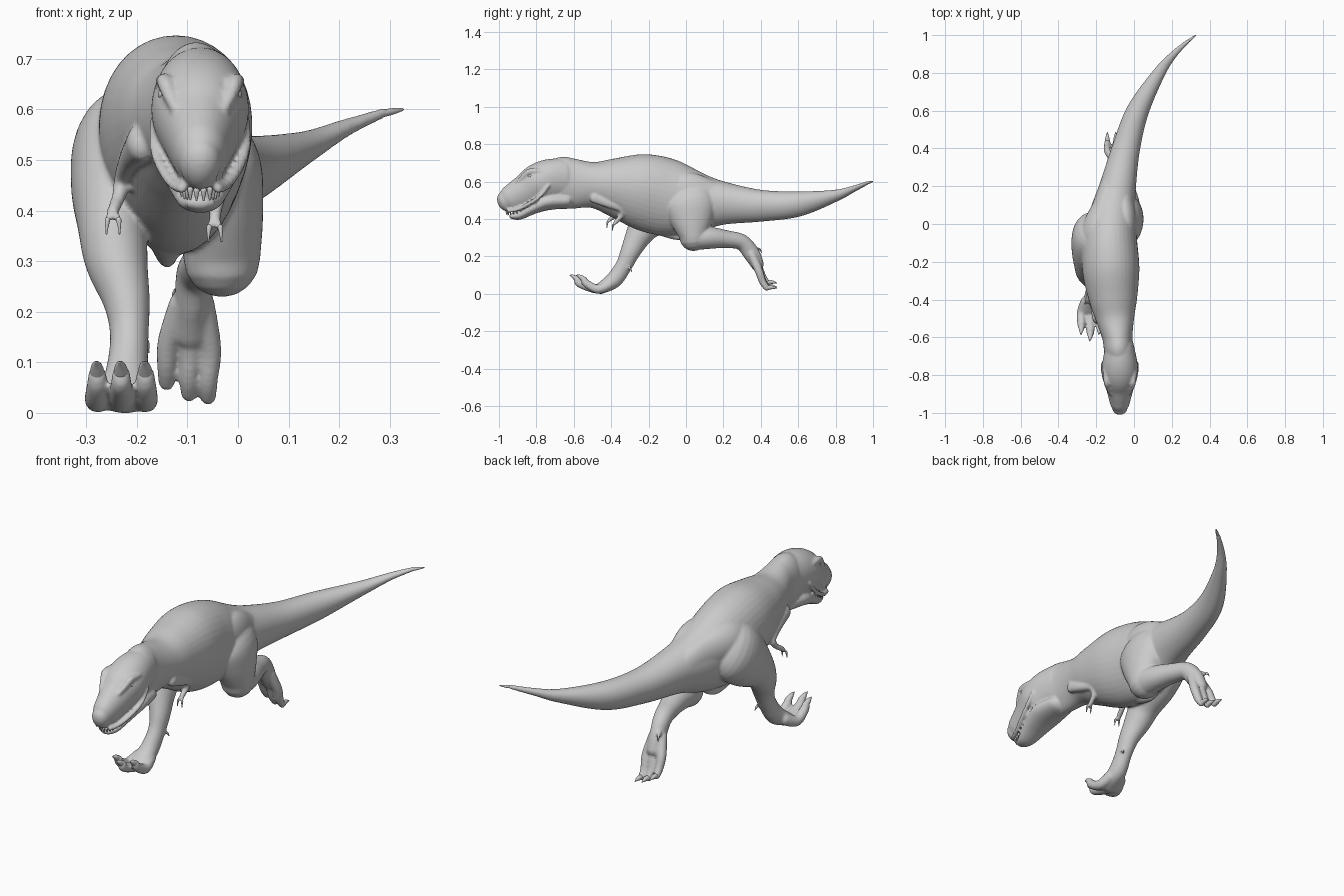
import bpy, bmesh, math
from mathutils import Vector

N = 40  # points round each ring


def spline(pts, steps):
    """Catmull-Rom through rows of any length."""
    out = []
    for i in range(len(pts) - 1):
        p = [pts[max(0, min(len(pts) - 1, i + k))] for k in (-1, 0, 1, 2)]
        for s in range(steps):
            t = s / steps
            out.append([0.5 * (2 * b + (c - a) * t + (2 * a - 5 * b + 4 * c - d) * t * t
                        + (3 * b - a - 3 * c + d) * t ** 3) for a, b, c, d in zip(*p)])
    return out + [list(pts[-1])]


def tube(bm, pts, pinch=0.0, steps=5):
    """Loft rows of (x, y, z, half width, half height), with rounded ends."""
    rows = spline(pts, steps)
    P = [Vector(r[:3]) for r in rows]
    secs = []
    for i, r in enumerate(rows):
        t = (P[min(i + 1, len(P) - 1)] - P[max(i - 1, 0)]).normalized()
        secs.append((P[i], t, max(r[3], .002), max(r[4], .002)))

    def cap(sec, sign):
        p, t, a, b = sec
        m = min(a, b)
        return [(p + t * sign * m * math.sin(u), t, a * math.cos(u), b * math.cos(u))
                for u in (0.4, 0.8, 1.15, 1.45)]
    secs = cap(secs[0], -1)[::-1] + secs + cap(secs[-1], 1)
    rings = []
    for p, t, a, b in secs:
        side = (Vector((1, 0, 0)) - t * t.x).normalized()
        up = side.cross(t)
        ring = []
        for k in range(N):
            u = 2 * math.pi * k / N
            w = a * math.cos(u) * (1 + pinch * math.sin(u))
            ring.append(bm.verts.new(p + side * w + up * b * math.sin(u)))
        rings.append(ring)
    for r, q in zip(rings, rings[1:]):
        for k in range(N):
            bm.faces.new((r[k], r[(k + 1) % N], q[(k + 1) % N], q[k]))
    bm.faces.new(rings[0][::-1])
    bm.faces.new(rings[-1])


def finish(name, bm, voxel=None):
    bmesh.ops.recalc_face_normals(bm, faces=bm.faces)
    me = bpy.data.meshes.new(name)
    bm.to_mesh(me)
    bm.free()
    for f in me.polygons:
        f.use_smooth = True
    ob = bpy.data.objects.new(name, me)
    bpy.context.collection.objects.link(ob)
    if voxel:
        m = ob.modifiers.new("blend", 'REMESH')
        m.mode, m.voxel_size, m.use_smooth_shade = 'VOXEL', voxel, True
        s = ob.modifiers.new("soften", 'SMOOTH')
        s.factor, s.iterations = 0.5, 5
    return ob


skin, claws, teeth, eyes, tail_tip = (bmesh.new() for _ in range(5))


def span(y, x, top, bottom, hw):
    return (x, y, (top + bottom) / 2, hw, (top - bottom) / 2)


# neck, torso and tail
tube(skin, [span(*r) for r in [
    (-.73, -.08, .71, .48, .065), (-.67, -.082, .733, .455, .076), (-.6, -.088, .722, .455, .08),
    (-.5, -.1, .705, .46, .102), (-.4, -.11, .725, .42, .127), (-.25, -.122, .75, .35, .15),
    (-.1, -.126, .722, .31, .143), (.05, -.113, .658, .325, .122), (.2, -.085, .6, .368, .096),
    (.4, -.042, .556, .386, .074), (.6, .02, .548, .413, .059), (.8, .133, .557, .493, .033),
    (.9, .212, .58, .546, .019), (.97, .288, .603, .583, .01)]], pinch=.1, steps=8)
tube(tail_tip, [(.27, .952, .588, .006, .006), (.3, .978, .595, .007, .007), (.325, .997, .6, .003, .003)])
# hips running back into the tail, and belly keel
tube(skin, [(-.18, -.2, .55, .06, .08), (-.195, -.05, .565, .085, .1), (-.155, .1, .53, .062, .095),
            (-.095, .3, .475, .05, .06)], steps=8)
tube(skin, [(-.06, -.15, .54, .05, .08), (-.046, .0, .55, .06, .1), (-.058, .12, .515, .06, .095),
            (-.06, .3, .475, .05, .06)], steps=8)
tube(skin, [(-.14, -.13, .35, .04, .04), (-.14, -.04, .315, .02, .028), (-.13, .02, .34, .02, .03)])

# skull and lower jaw
HX = -.075
tube(skin, [span(y, HX, t, b, w) for y, t, b, w in [
    (-.66, .725, .5, .078), (-.73, .72, .49, .092), (-.79, .695, .47, .095), (-.85, .645, .45, .077),
    (-.905, .605, .437, .062), (-.945, .575, .433, .052), (-.965, .55, .437, .042)]], pinch=-.1)
tube(skin, [span(y, HX, t, b, w) for y, t, b, w in [
    (-.64, .54, .457, .07), (-.74, .54, .447, .084), (-.82, .49, .425, .068),
    (-.89, .445, .396, .046), (-.93, .43, .4, .03)]])
# brow ridges, lips, eyes and teeth
for s in (-1, 1):
    tube(skin, [(HX + s * x, y, z, r, r) for x, y, z, r in [
        (.048, -.9, .6, .01), (.062, -.865, .632, .014), (.07, -.835, .655, .016), (.076, -.78, .655, .012)]])
    tube(skin, [(HX + s * x, y, z, r, r) for x, y, z, r in [
        (.035, -.95, .443, .01), (.054, -.9, .452, .01), (.074, -.84, .482, .011),
        (.09, -.78, .523, .01), (.09, -.735, .58, .009)]])
    v = bmesh.ops.create_uvsphere(eyes, u_segments=12, v_segments=8, radius=.012)['verts']
    bmesh.ops.translate(eyes, verts=v, vec=(HX + s * .071, -.835, .63))
    for i in range(7):
        f = i / 6
        x, y = HX + s * (.007 + .036 * f ** .6), -.96 + .1 * f ** 1.5
        z = .44 + .008 * f
        tube(teeth, [(x, y, z, .006, .006), (x, y + .004, z - .019, .002, .002)], steps=2)


def toe(pts, tip, r):
    """Fleshy toe along pts, ending in a claw at tip."""
    n = len(pts) - 1
    tube(skin, [(*p, r * (1 - .35 * i / n), r * (1 - .35 * i / n)) for i, p in enumerate(pts)])
    e, c = Vector(pts[-1]), Vector(tip)
    m = (e + c) / 2 + Vector((0, 0, .004))
    tube(claws, [(*e, r * .55, r * .55), (*m, r * .4, r * .4), (*c, r * .08, r * .08)], steps=3)


# right leg, reaching forward
tube(skin, [(-.18, .0, .56, .06, .1), (-.222, -.05, .52, .098, .14), (-.24, -.13, .45, .091, .13),
            (-.247, -.215, .37, .07, .09), (-.24, -.26, .3, .062, .068), (-.22, -.3, .22, .046, .052),
            (-.215, -.333, .15, .038, .044), (-.22, -.385, .075, .043, .044), (-.225, -.455, .03, .058, .031)])
for dx, y in ((-.05, -.53), (-.003, -.565), (.045, -.53)):
    x = -.228 + dx
    toe([(-.225 + dx * .6, -.41, .05), (x, -.47, .025), (x, y, .053), (x, y - .015, .075)],
        (x - .003, y - .055, .1), .028)
toe([(-.2, -.32, .14), (-.183, -.305, .14)], (-.177, -.29, .12), .013)

# left leg, folded and trailing
tube(skin, [(-.07, .0, .55, .07, .1), (-.042, .02, .49, .086, .14), (-.033, .03, .4, .083, .118),
            (-.032, .04, .305, .076, .076)])
tube(skin, [(-.03, .035, .297, .07, .064), (-.037, .12, .3, .064, .06), (-.06, .22, .292, .05, .047),
            (-.08, .3, .275, .042, .043), (-.09, .35, .215, .036, .044), (-.093, .38, .16, .036, .036)])
for dx, dz in ((-.044, .022), (0, 0), (.038, -.006)):
    x = -.097 + dx
    toe([(-.09 + dx * .5, .35, .215), (x + .004, .388, .13 + dz * .5), (x, .41, .07 + dz), (x, .432, .038 + dz)],
        (x, .485, .036 + dz), .025)
toe([(-.115, .375, .24), (-.122, .39, .24)], (-.13, .405, .22), .012)

# small arms with two fingers each
for pts in ([(-.19, -.5, .535, .03, .04), (-.212, -.42, .505, .022, .026), (-.228, -.355, .465, .017, .018),
             (-.235, -.365, .43, .014, .014), (-.247, -.405, .4, .012, .012)],
            [(-.02, -.49, .515, .02, .03), (-.022, -.42, .485, .02, .024), (-.03, -.35, .455, .017, .018),
             (-.04, -.345, .42, .014, .014), (-.046, -.375, .385, .012, .012)]):
    tube(skin, pts)
    x, y, z = pts[-1][:3]
    for s in (-1, 1):
        toe([(x, y, z), (x + s * .011, y - .015, z - .018)], (x + s * .013, y - .018, z - .045), .01)

finish("body", skin, voxel=.006)
finish("tail_tip", tail_tip)
finish("claws", claws)
finish("teeth", teeth)
finish("eyes", eyes)
